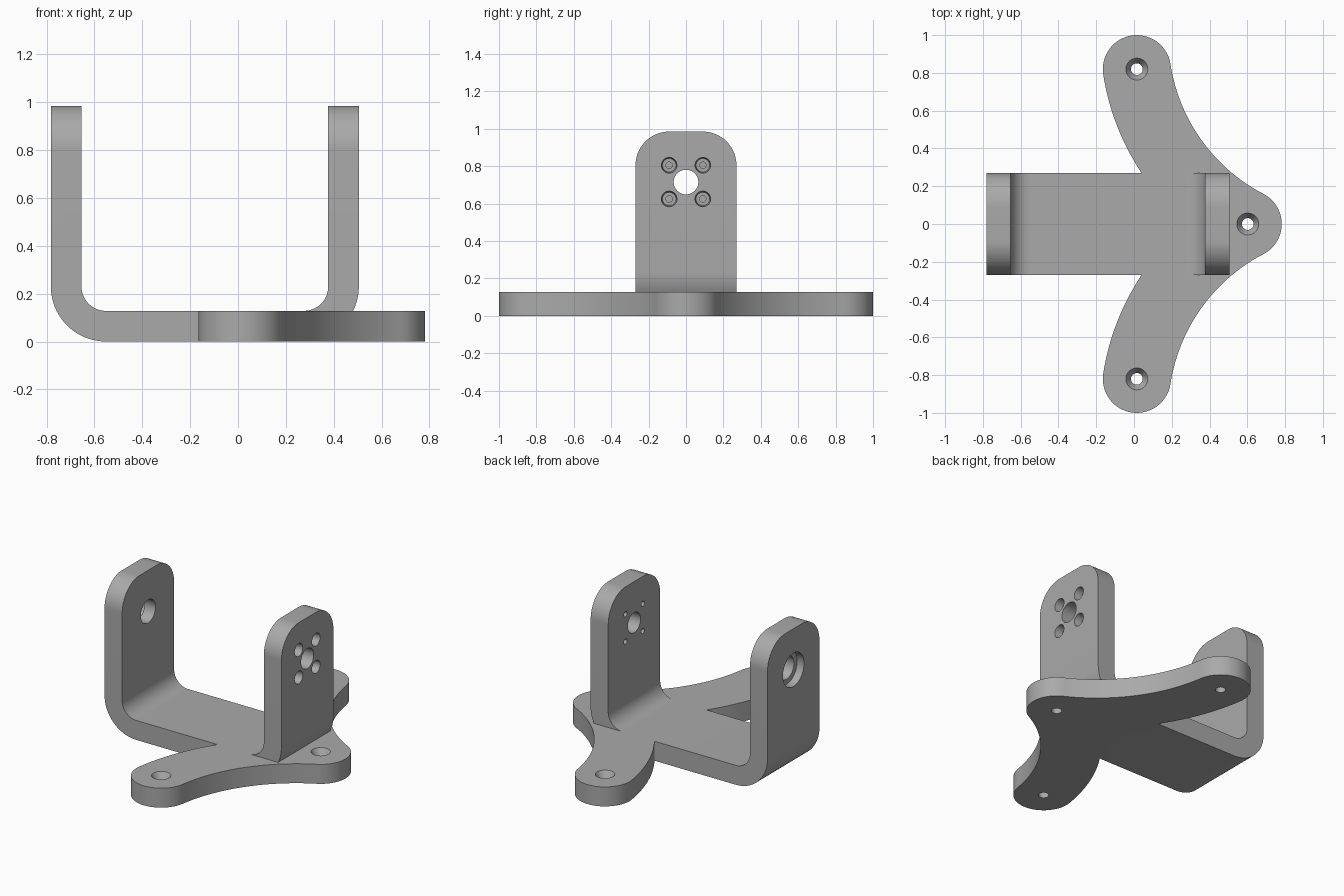
import bpy, bmesh
from math import cos, sin, pi, atan2, hypot
from mathutils import Vector

if "Cube" in bpy.data.objects:
    bpy.data.objects.remove(bpy.data.objects["Cube"])

grey = bpy.data.materials.new("plain grey")
grey.use_nodes = True
colour = (0.4, 0.4, 0.4, 1)
grey.diffuse_color = colour
grey.node_tree.nodes["Principled BSDF"].inputs["Base Color"].default_value = colour

THICK = 0.128       # sheet thickness
HALF_W = 0.27       # half width of the U bracket
LEFT, RIGHT, TOP = -0.782, 0.505, 0.985
BEND, ROUND = 0.23, 0.18
HOLE_Z = 0.715


def finish(name, bm):
    bmesh.ops.recalc_face_normals(bm, faces=bm.faces)
    mesh = bpy.data.meshes.new(name)
    bm.to_mesh(mesh)
    bm.free()
    mesh.materials.append(grey)
    obj = bpy.data.objects.new(name, mesh)
    bpy.context.collection.objects.link(obj)
    return obj


def arc(cx, cy, r, start, end, steps=20):
    angles = [start + (end - start) * i / steps for i in range(steps + 1)]
    return [(cx + r * cos(a), cy + r * sin(a)) for a in angles]


def prism(name, points, place, depth):
    """Extrude a closed outline; place maps (u, v, w) to a point."""
    bm = bmesh.new()
    low, high = depth
    face = bm.faces.new([bm.verts.new(place(u, v, low)) for u, v in points])
    moved = bmesh.ops.extrude_face_region(bm, geom=[face])["geom"]
    shift = Vector(place(0, 0, high)) - Vector(place(0, 0, low))
    bmesh.ops.translate(bm, vec=shift, verts=[g for g in moved if isinstance(g, bmesh.types.BMVert)])
    return finish(name, bm)


def drill(name, rings, place, segments=40):
    """Solid of stacked rings (position, radius) used to cut a hole."""
    bm = bmesh.new()
    loops = [[bm.verts.new(place(u, v, w)) for u, v in arc(0, 0, r, 0, 2 * pi, segments)[:-1]]
             for w, r in rings]
    for a, b in zip(loops, loops[1:]):
        for i in range(segments):
            j = (i + 1) % segments
            bm.faces.new((a[i], a[j], b[j], b[i]))
    bm.faces.new(loops[0])
    bm.faces.new(loops[-1])
    return finish(name, bm)


def combine(target, tool, operation):
    mod = target.modifiers.new(operation.lower(), "BOOLEAN")
    mod.operation, mod.object, mod.solver = operation, tool, "EXACT"
    bpy.context.view_layer.objects.active = target
    bpy.ops.object.modifier_apply(modifier=mod.name)
    bpy.data.objects.remove(tool)


# U-shaped bracket: bent strip trimmed by a round-shouldered outline
inner = BEND - THICK
lx, rx = LEFT + BEND, RIGHT - BEND
strip = [(LEFT, 1.2)] + arc(lx, BEND, BEND, pi, 1.5 * pi)
strip += arc(rx, BEND, BEND, -pi / 2, 0) + [(RIGHT, 1.2), (RIGHT - THICK, 1.2)]
strip += arc(rx, BEND, inner, 0, -pi / 2) + arc(lx, BEND, inner, 1.5 * pi, pi)
strip += [(LEFT + THICK, 1.2)]
bracket = prism("mounting_bracket", strip, lambda u, v, w: (u, w, v), (-0.5, 0.5))

side, shoulder = HALF_W - ROUND, TOP - ROUND
outline = [(-HALF_W, -0.2), (HALF_W, -0.2)]
outline += arc(side, shoulder, ROUND, 0, pi / 2) + arc(-side, shoulder, ROUND, pi / 2, pi)
trim = prism("trim", outline, lambda u, v, w: (w, u, v), (-1, 1))
combine(bracket, trim, "INTERSECT")

# Three-lobed foot: lobes joined by concave arcs, mirrored across y
LOBE = 0.18
arm, nose, sweep = (0.015, 0.82), (0.602, 0), (1.12, 0.99)
to_arm = atan2(arm[1] - sweep[1], arm[0] - sweep[0]) + 2 * pi
to_nose = atan2(nose[1] - sweep[1], nose[0] - sweep[0]) + 2 * pi
reach = hypot(arm[0] - sweep[0], arm[1] - sweep[1])
half = arc(*nose, LOBE, 0, to_nose - pi, 16)
half += arc(*sweep, reach - LOBE, to_nose, to_arm, 32)[1:]
half += arc(*arm, LOBE, to_arm - pi, to_arm, 32)[1:]
half += arc(*sweep, reach + LOBE, to_arm, to_arm + 0.58, 24)[1:]
foot = half + [(x, -y) for x, y in reversed(half[1:])]
plate = prism("foot_plate", foot, lambda u, v, w: (u, v, w), (0, THICK))
combine(bracket, plate, "UNION")

# Countersunk holes in the foot
for x, y in (arm, nose, (arm[0], -arm[1])):
    rings = [(-0.1, 0.031), (THICK - 0.045, 0.031), (THICK, 0.058), (THICK + 0.02, 0.07)]
    tool = drill("foot_hole", rings, lambda u, v, w: (x + u, y + v, w))
    combine(bracket, tool, "DIFFERENCE")

# Shaft hole and four countersunk screw holes in the right wall
tool = drill("shaft_hole", [(0.3, 0.066), (0.6, 0.066)], lambda u, v, w: (w, u, HOLE_Z + v))
combine(bracket, tool, "DIFFERENCE")
for y in (-0.09, 0.09):
    for z in (HOLE_Z - 0.09, HOLE_Z + 0.09):
        rings = [(0.3, 0.017), (RIGHT - 0.05, 0.017), (RIGHT - 0.05, 0.036),
                 (RIGHT, 0.042), (RIGHT + 0.02, 0.044)]
        tool = drill("screw_hole", rings, lambda u, v, w: (w, y + u, z + v), 28)
        combine(bracket, tool, "DIFFERENCE")

# Stepped bearing hole in the left wall
rings = [(LEFT - 0.05, 0.11), (LEFT + 0.05, 0.11), (LEFT + 0.05, 0.076), (LEFT + 0.2, 0.076)]
tool = drill("bearing_hole", rings, lambda u, v, w: (w, u, HOLE_Z + v))
combine(bracket, tool, "DIFFERENCE")

# Smooth curves with crisp edges
bpy.ops.object.select_all(action="DESELECT")
bracket.select_set(True)
bpy.context.view_layer.objects.active = bracket
bpy.ops.object.shade_smooth_by_angle(angle=pi / 6)
